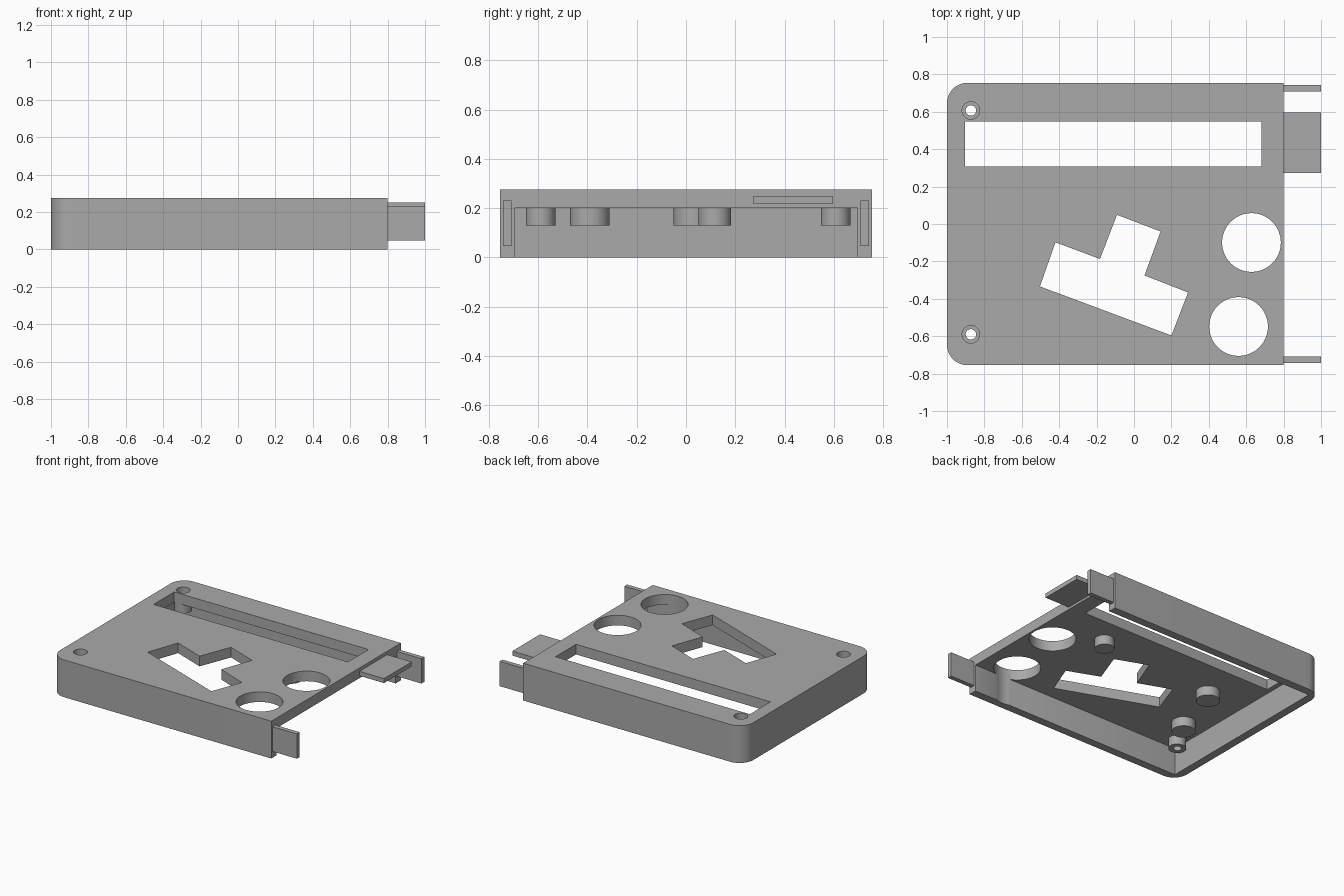
import bpy
import bmesh
from math import cos, sin, pi

cube = bpy.data.objects.get("Cube")
if cube:
    bpy.data.objects.remove(cube, do_unlink=True)

grey = bpy.data.materials.new("plain_grey")
grey.use_nodes = True
colour = (0.4, 0.4, 0.4, 1)
grey.diffuse_color = colour
grey.node_tree.nodes["Principled BSDF"].inputs["Base Color"].default_value = colour


def prism(name, outline, z0, z1):
    """Extrude a flat outline upwards from z0 to z1."""
    bm = bmesh.new()
    base = bm.faces.new([bm.verts.new((x, y, z0)) for x, y in outline])
    top = bmesh.ops.extrude_face_region(bm, geom=[base])["geom"]
    verts = [v for v in top if isinstance(v, bmesh.types.BMVert)]
    bmesh.ops.translate(bm, verts=verts, vec=(0, 0, z1 - z0))
    bmesh.ops.recalc_face_normals(bm, faces=bm.faces)
    mesh = bpy.data.meshes.new(name)
    bm.to_mesh(mesh)
    bm.free()
    obj = bpy.data.objects.new(name, mesh)
    bpy.context.collection.objects.link(obj)
    mesh.materials.append(grey)
    return obj


def arc(x, y, r, start, end, steps):
    angles = [start + (end - start) * i / steps for i in range(steps + 1)]
    return [(x + r * cos(a), y + r * sin(a)) for a in angles]


def circle(x, y, r, steps=64):
    return arc(x, y, r, 0, 2 * pi, steps)[:-1]


def rect(x0, x1, y0, y1):
    return [(x0, y0), (x1, y0), (x1, y1), (x0, y1)]


def cut(obj, outline, z0, z1):
    """Remove a prism from an object."""
    cutter = prism("cutter", outline, z0, z1)
    cutter.hide_render = True
    mod = obj.modifiers.new("cut", "BOOLEAN")
    mod.operation = "DIFFERENCE"
    mod.solver = "EXACT"
    mod.object = cutter
    bpy.context.view_layer.objects.active = obj
    bpy.ops.object.modifier_apply(modifier=mod.name)
    bpy.data.objects.remove(cutter, do_unlink=True)


def smooth(obj):
    bpy.ops.object.select_all(action="DESELECT")
    obj.select_set(True)
    bpy.context.view_layer.objects.active = obj
    bpy.ops.object.shade_smooth_by_angle(angle=0.5)


HALF, TOP, CEILING, END, R = 0.755, 0.275, 0.2, 0.8, 0.11
SCREWS = [(-0.872, 0.607), (-0.872, -0.59)]

# Shell: rounded at one end, hollow below and open at the other end
outline = [(END, -HALF), (END, HALF)]
outline += arc(-1 + R, HALF - R, R, pi / 2, pi, 12)
outline += arc(-1 + R, -HALF + R, R, pi, 1.5 * pi, 12)
shell = prism("shell", outline, 0, TOP)
cut(shell, rect(-0.94, 1.2, -0.695, 0.695), -0.1, CEILING)

# Openings: long slot, two round windows, tilted T-shaped window
cut(shell, rect(-0.904, 0.682, 0.307, 0.547), 0.1, 0.4)
for x, y in [(0.628, -0.099), (0.559, -0.548)]:
    cut(shell, circle(x, y, 0.157), -0.1, 0.4)
tee = [(-0.091, 0.049), (-0.182, -0.187), (-0.42, -0.098), (-0.503, -0.334),
       (0.2, -0.596), (0.289, -0.366), (0.056, -0.275), (0.142, -0.04)]
cut(shell, tee, 0.1, 0.4)
for x, y in SCREWS:
    cut(shell, circle(x, y, 0.047, 32), 0.15, 0.4)
smooth(shell)

# Screw bosses under the counterbored holes
for x, y in SCREWS:
    boss = prism("screw_boss", circle(x, y, 0.06, 32), 0.13, CEILING)
    cut(boss, circle(x, y, 0.028, 32), 0, 0.4)
    smooth(boss)

# Solid pegs hanging from the ceiling
for x, y, r in [(-0.62, 0.03, 0.08), (-0.76, -0.39, 0.08), (0.356, 0.117, 0.066)]:
    smooth(prism("peg", circle(x, y, r, 48), 0.13, CEILING))

# Side clips and top tongue at the open end
for side in (-1, 1):
    prism("side_clip", rect(END, 1, *sorted((side * 0.709, side * 0.742))), 0.047, 0.23)
prism("top_tongue", rect(END, 1, 0.273, 0.596), 0.217, 0.25)
